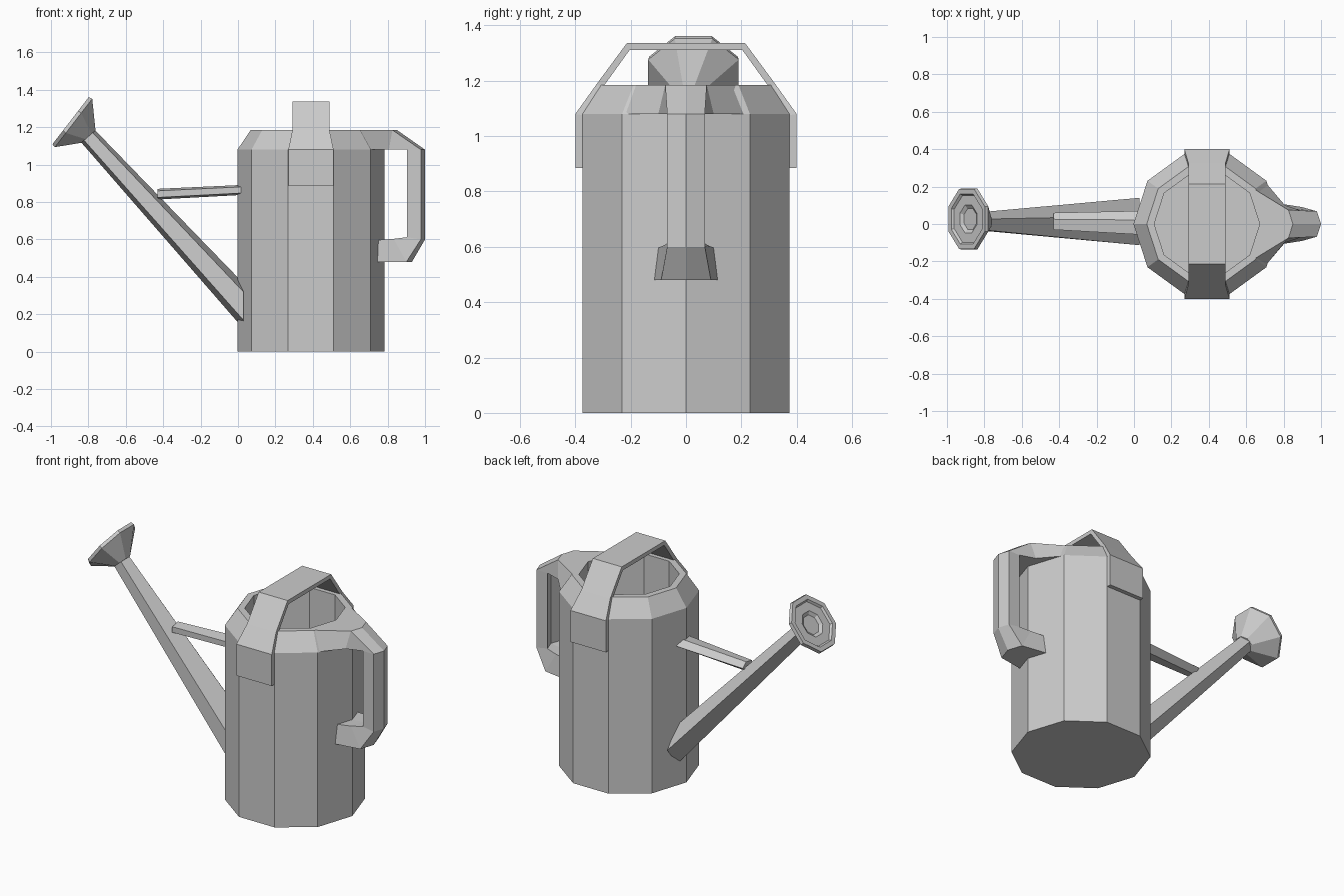
import bpy, bmesh
from math import sin, cos, pi
from mathutils import Vector

if "Cube" in bpy.data.objects:
    bpy.data.objects.remove(bpy.data.objects["Cube"])


def loft(name, rings):
    """Skin a list of equal-length point rings and cap both ends."""
    bm = bmesh.new()
    rows = [[bm.verts.new(p) for p in ring] for ring in rings]
    n = len(rows[0])
    for a, b in zip(rows, rows[1:]):
        for i in range(n):
            j = (i + 1) % n
            bm.faces.new((a[i], a[j], b[j], b[i]))
    bm.faces.new(rows[0][::-1])
    bm.faces.new(rows[-1])
    bmesh.ops.recalc_face_normals(bm, faces=bm.faces)
    mesh = bpy.data.meshes.new(name)
    bm.to_mesh(mesh)
    bm.free()
    obj = bpy.data.objects.new(name, mesh)
    bpy.context.collection.objects.link(obj)
    return obj


def ring(center, u, v, ru, rv, sides, turn=0.0):
    """Polygon around center, spanned by the directions u and v."""
    c, u, v = Vector(center), Vector(u), Vector(v)
    angles = [2 * pi * (i + turn) / sides for i in range(sides)]
    return [c + u * (ru * cos(a)) + v * (rv * sin(a)) for a in angles]


X, Y, Z = (1, 0, 0), (0, 1, 0), (0, 0, 1)
CX = 0.39  # body centre

# Open ten-sided can with a tapered shoulder
body = [(0, 0.393), (1.08, 0.393), (1.185, 0.322), (1.185, 0.282), (0.08, 0.282)]
loft("body", [ring((CX, 0, z), X, Y, r, r, 10) for z, r in body])

# Carrying strap over the opening: (outer y, outer z, inner y, inner z, half width)
half = [(0.40, 0.885, 0.37, 0.885, 0.121), (0.40, 1.08, 0.37, 1.075, 0.121),
        (0.325, 1.185, 0.298, 1.18, 0.099), (0.213, 1.337, 0.203, 1.312, 0.099)]
strap = half + [(-a, b, -c, d, w) for a, b, c, d, w in reversed(half)]
loft("top_strap", [[(CX - w, a, b), (CX + w, a, b), (CX + w, c, d), (CX - w, c, d)]
                   for a, b, c, d, w in strap])


# Rear handle with a ridged, chevron-shaped section
def chevron(xo, zo, wo, xi, zi, wi):
    k = 0.33
    return [(xo - k * wo, -wo, zo), (xo, 0, zo), (xo - k * wo, wo, zo),
            (xi - k * wi, wi, zi), (xi, 0, zi), (xi - k * wi, -wi, zi)]


loft("rear_handle", [chevron(*s) for s in [
    (0.70, 1.185, 0.19, 0.775, 1.08, 0.225),
    (0.85, 1.185, 0.075, 0.84, 1.08, 0.10),
    (1.0, 1.08, 0.068, 0.925, 1.08, 0.068),
    (1.0, 0.60, 0.068, 0.925, 0.612, 0.068),
    (0.93, 0.48, 0.09, 0.86, 0.603, 0.085),
    (0.78, 0.48, 0.115, 0.78, 0.597, 0.10)]])

# Five-sided tapered spout
tip = (-0.80, 0.01, 1.15)
across = (0.75, 0, 0.66)
loft("spout", [ring((0.03, 0, 0.243), Y, Z, 0.14, 0.128, 5),
               ring(tip, Y, across, 0.055, 0.052, 5)])

# Brace between spout and body
loft("spout_brace", [ring((-0.43, 0.01, 0.842), Y, Z, 0.05, 0.03, 5),
                     ring((0.03, 0, 0.865), Y, Z, 0.07, 0.028, 5)])

# Eight-sided sprinkler rose with a shallow dish face: (offset along axis, radius)
axis = Vector((-0.79, 0, 0.61))
face_u = (0.61, 0, 0.79)
face_c = Vector((-0.895, 0.027, 1.235))
rose = [ring(tip, across, Y, 0.055, 0.055, 8, 0.5)]
for d, r in [(-0.02, 0.177), (0, 0.173), (0, 0.145), (-0.012, 0.135),
             (-0.012, 0.08), (-0.025, 0.06)]:
    rose.append(ring(face_c + axis * d, face_u, Y, r, r, 8, 0.5))
loft("sprinkler_rose", rose)
